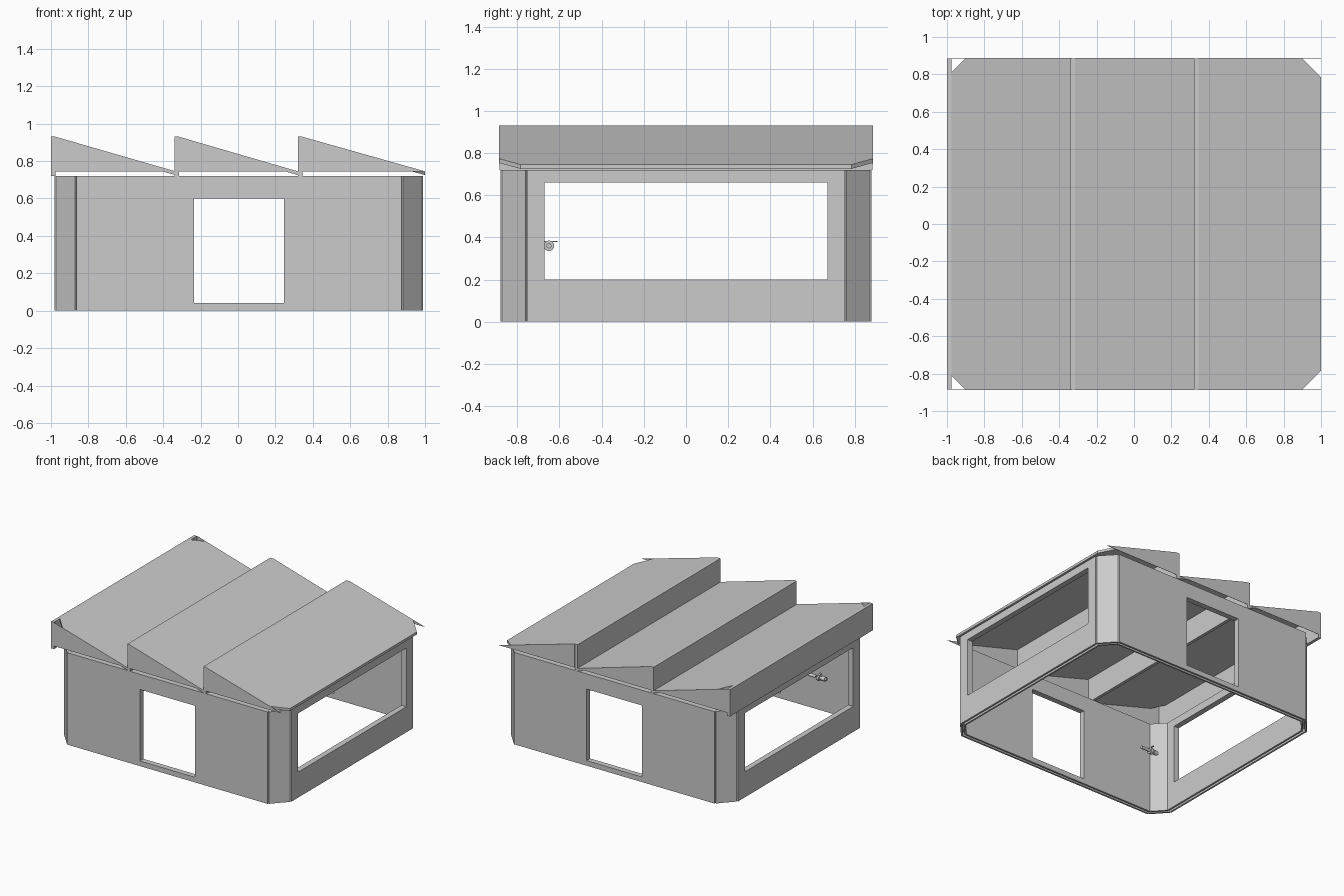
import bpy, bmesh
from math import radians
from mathutils import Vector

cube = bpy.data.objects.get("Cube")
if cube:
    bpy.data.objects.remove(cube)

grey = bpy.data.materials.new("plain_grey")
grey.use_nodes = True
GREY = (0.6, 0.6, 0.6, 1)
grey.diffuse_color = GREY
grey.node_tree.nodes["Principled BSDF"].inputs["Base Color"].default_value = GREY

WALL_TOP, RIDGE, EAVE, DEPTH = 0.72, 0.93, 0.745, 0.885


def finish(name, bm):
    bmesh.ops.recalc_face_normals(bm, faces=bm.faces)
    mesh = bpy.data.meshes.new(name)
    bm.to_mesh(mesh)
    bm.free()
    mesh.materials.append(grey)
    obj = bpy.data.objects.new(name, mesh)
    bpy.context.collection.objects.link(obj)
    return obj


def prism(name, points, shift):
    """Extrude one polygon along a vector."""
    bm = bmesh.new()
    face = bm.faces.new([bm.verts.new(p) for p in points])
    out = bmesh.ops.extrude_face_region(bm, geom=[face], use_keep_orig=True)
    moved = [v for v in out["geom"] if isinstance(v, bmesh.types.BMVert)]
    bmesh.ops.translate(bm, verts=moved, vec=shift)
    return finish(name, bm)


def box(name, lo, hi):
    base = [(lo[0], lo[1], lo[2]), (hi[0], lo[1], lo[2]),
            (hi[0], hi[1], lo[2]), (lo[0], hi[1], lo[2])]
    return prism(name, base, (0, 0, hi[2] - lo[2]))


def panel(name, a, b, inset, thick, gap, z0, opening=None):
    """Upright wall plate from a to b, with an optional rectangular hole."""
    along = (b - a).normalized()
    inward = Vector((-along.y, along.x, 0))
    mid, half = (a + b) / 2, (b - a).length / 2 - gap
    ss, zs = [-half, half], [z0, WALL_TOP]
    if opening:
        w, low, high = opening
        ss, zs = [-half, -w, w, half], [z0, low, high, WALL_TOP]
    bm = bmesh.new()
    grid = [[bm.verts.new(mid + along * s + inward * inset + Vector((0, 0, z)))
             for z in zs] for s in ss]
    for i in range(len(ss) - 1):
        for j in range(len(zs) - 1):
            if not (opening and i == j == 1):
                bm.faces.new((grid[i][j], grid[i + 1][j],
                              grid[i + 1][j + 1], grid[i][j + 1]))
    # thicken the sheet inwards
    out = bmesh.ops.extrude_face_region(bm, geom=bm.faces[:], use_keep_orig=True)
    moved = [v for v in out["geom"] if isinstance(v, bmesh.types.BMVert)]
    bmesh.ops.translate(bm, verts=moved, vec=inward * thick)
    return finish(name, bm)


# Walls: eight sides in three layers, leaving grooves at corners and underneath
cx, hx, hy, kx, ky = 0.005, 0.985, 0.88, 0.875, 0.76
outline = [Vector((cx + x, y, 0)) for x, y in
           [(-kx, -hy), (kx, -hy), (hx, -ky), (hx, ky),
            (kx, hy), (-kx, hy), (-hx, ky), (-hx, -ky)]]
sides = ["front_wall", "front_left_corner", "left_wall", "back_left_corner",
         "back_wall", "back_right_corner", "right_wall", "front_right_corner"]
door, window = (0.24, 0.04, 0.60), (0.67, 0.20, 0.66)
holes = {"front_wall": door, "back_wall": door,
         "left_wall": window, "right_wall": window}
for i, side in enumerate(sides):
    a, b, hole = outline[i], outline[(i + 1) % 8], holes.get(side)
    corner = hole is None
    panel(side + "_outer", a, b, 0.004 if corner else 0, 0.014, 0.006, 0, hole)
    panel(side + "_core", a, b, 0.014, 0.018, 0.008, 0.03, hole)
    panel(side + "_inner", a, b, 0.031, 0.013, 0.016, 0, hole)

# Sawtooth roof: riser, sloping slab and two thin gables for each bay
bays = [(-1.0, -0.335), (-0.34, 0.32), (0.32, 1.0)]
cut = 0.1
for n, (start, end) in enumerate(bays):
    top = start + 0.024
    bay = f"roof_bay_{n + 1}_"
    box(bay + "riser", (start, -DEPTH, WALL_TOP), (top, DEPTH, RIDGE))

    def slope(x):
        return RIDGE + (EAVE - RIDGE) * (x - top) / (end - top)

    # the outer bays have clipped corners
    if n == 0:
        half = [(top, DEPTH - 0.075), (top + 0.075, DEPTH), (end, DEPTH)]
    elif n == 2:
        half = [(top, DEPTH), (end - cut, DEPTH), (end, DEPTH - cut)]
    else:
        half = [(top, DEPTH), (end, DEPTH)]
    foot = half + [(x, -y) for x, y in reversed(half)]
    prism(bay + "slab", [(x, y, slope(x)) for x, y in foot], (0, 0, -0.02))
    for label, s in (("front", -1), ("back", 1)):
        y = s * DEPTH
        prism(bay + label + "_gable",
              [(top, y, EAVE), (end, y, EAVE), (top, y, RIDGE)],
              (0, s * 0.002, 0))


# Small nozzle fitting inside the front right corner
def rod(name, radius, length, x):
    bm = bmesh.new()
    bmesh.ops.create_cone(bm, cap_ends=True, segments=16, radius1=radius,
                          radius2=radius, depth=length)
    obj = finish(name, bm)
    obj.rotation_euler = (0, radians(90), 0)
    obj.location = (x, -0.65, 0.36)
    for p in obj.data.polygons:
        p.use_smooth = len(p.vertices) == 4


rod("fitting_stem", 0.012, 0.15, -0.69)
rod("fitting_collar", 0.025, 0.02, -0.70)
rod("fitting_tip", 0.018, 0.03, -0.74)
box("fitting_lever", (-0.70, -0.68, 0.378), (-0.69, -0.61, 0.384))
